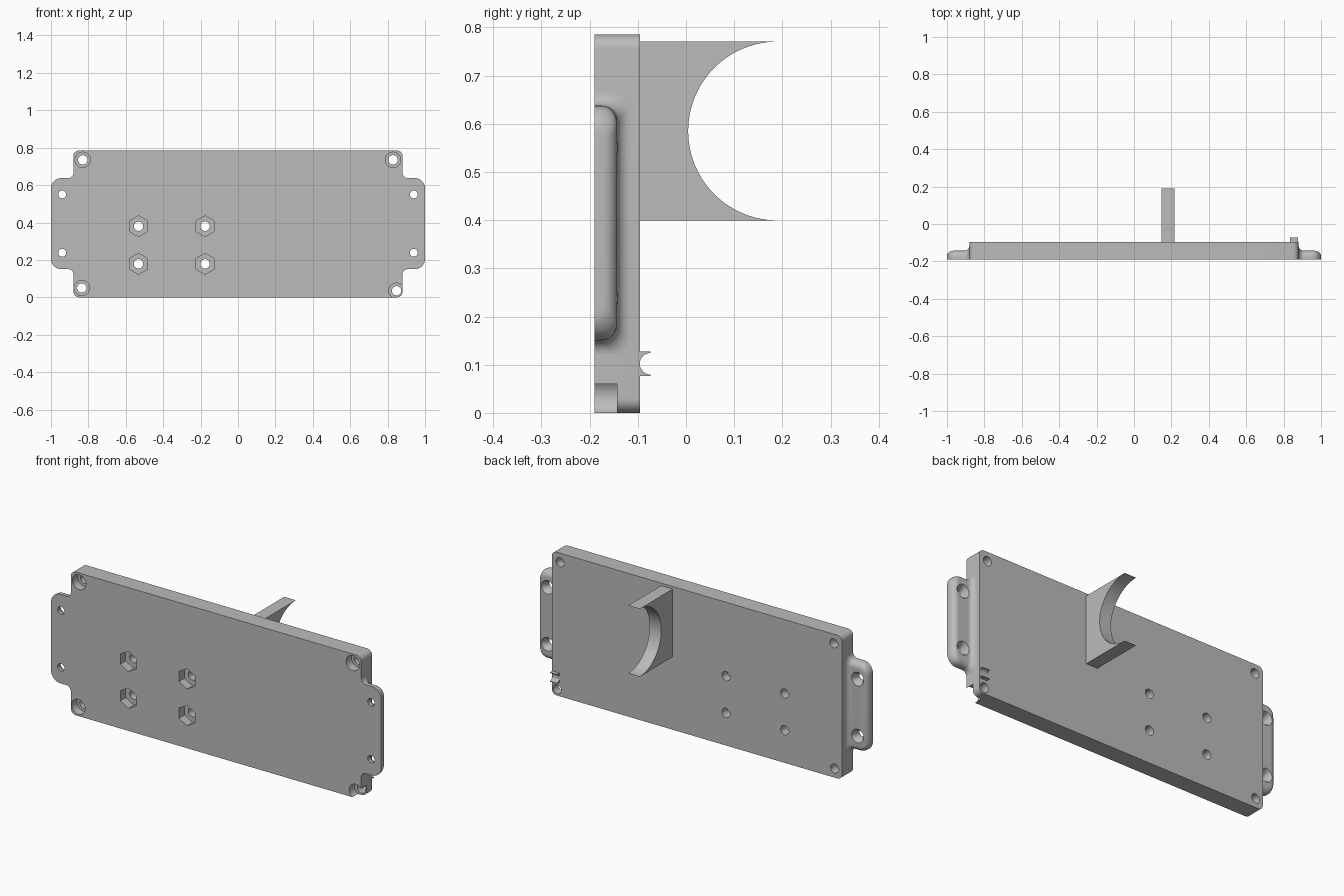
import bpy, bmesh
from math import sin, cos, pi, sqrt, radians

cube = bpy.data.objects.get("Cube")
if cube:
    bpy.data.objects.remove(cube, do_unlink=True)

grey = bpy.data.materials.new("plain grey")
grey.use_nodes = True
grey.diffuse_color = (0.5, 0.5, 0.5, 1)
grey.node_tree.nodes["Principled BSDF"].inputs["Base Color"].default_value = (0.5, 0.5, 0.5, 1)

FRONT, BACK = -0.19, -0.095   # plate faces
MID = -0.143                  # pocket floors and ear thickness
HALF, TALL = 0.88, 0.785      # plate half width and height


def loft(bm, rings):
    """Skin a list of closed point rings and cap both ends."""
    loops = [[bm.verts.new(p) for p in ring] for ring in rings]
    for a, b in zip(loops, loops[1:]):
        for i in range(len(a)):
            j = (i + 1) % len(a)
            bm.faces.new((a[i], a[j], b[j], b[i]))
    bm.faces.new(loops[0])
    bm.faces.new(loops[-1])


def finish(bm, name):
    bmesh.ops.recalc_face_normals(bm, faces=bm.faces)
    mesh = bpy.data.meshes.new(name)
    bm.to_mesh(mesh)
    bm.free()
    mesh.materials.append(grey)
    obj = bpy.data.objects.new(name, mesh)
    bpy.context.collection.objects.link(obj)
    return obj


def solid(name, rings):
    bm = bmesh.new()
    loft(bm, rings)
    return finish(bm, name)


def bore_cutter(name, centres, steps, sides=32):
    """Round or polygonal bores along y; steps are (y, radius)."""
    bm = bmesh.new()
    for x, z in centres:
        loft(bm, [[(x + r * sin(2 * pi * i / sides), y, z + r * cos(2 * pi * i / sides))
                   for i in range(sides)] for y, r in steps])
    return finish(bm, name)


def cut(obj, cutter):
    mod = obj.modifiers.new("cut", 'BOOLEAN')
    mod.operation, mod.solver, mod.object = 'DIFFERENCE', 'EXACT', cutter
    bpy.context.view_layer.objects.active = obj
    bpy.ops.object.modifier_apply(modifier=mod.name)
    bpy.data.objects.remove(cutter, do_unlink=True)


def smooth(obj):
    obj.data.shade_smooth()
    obj.data.set_sharp_from_angle(angle=radians(35))


def arc(cx, cy, r, a0, a1, n):
    return [(cx + r * cos(radians(a0 + (a1 - a0) * i / n)),
             cy + r * sin(radians(a0 + (a1 - a0) * i / n))) for i in range(n + 1)]


# Main plate with rounded corners
R = 0.03
outline = []
for k, (sx, sz) in enumerate([(1, 1), (-1, 1), (-1, -1), (1, -1)]):
    outline += arc(sx * (HALF - R), TALL / 2 + sz * (TALL / 2 - R), R, 90 * k, 90 * k + 90, 8)
plate = solid("plate", [[(x, y, z) for x, z in outline] for y in (FRONT, BACK)])

# Hex nut pockets and corner counterbores, each with a through hole
nuts = [(x, z) for x in (-0.532, -0.176) for z in (0.179, 0.38)]
corners = [(-0.83, 0.735), (0.829, 0.735), (-0.835, 0.05), (0.848, 0.035)]
cut(plate, bore_cutter("nut_pockets", nuts, [(-0.25, 0.056), (MID, 0.056)], 6))
cut(plate, bore_cutter("counterbores", corners, [(-0.25, 0.041), (MID, 0.041)]))
cut(plate, bore_cutter("through_holes", nuts + corners, [(-0.25, 0.025), (0, 0.025)]))
smooth(plate)

# Mounting ears: flared at the plate wall, rounded at the tip
LENGTH, FLARE, TIP_Z, TIP_Y = 0.12, 0.028, 0.055, 0.03
EAR_Z, EAR_HALF, EAR_THICK = 0.394, 0.2435, MID - FRONT


def tip_drop(u, r):
    d = max(0, u - (LENGTH - r))
    return r - sqrt(max(0, r * r - d * d))


def ear_section(side, u):
    d = max(0, FLARE - u)
    flare = FLARE - sqrt(max(0, FLARE ** 2 - d * d))
    half = EAR_HALF + flare - tip_drop(u, TIP_Z)
    top = EAR_THICK + flare - tip_drop(u, TIP_Y)
    c = min(0.033, top * 0.9)
    pts = [(half, 0)] + arc(half - c, top - c, c, 0, 90, 8)
    pts += [(-z, t) for z, t in reversed(pts)]
    return [(side * (HALF + u), FRONT + t, EAR_Z + z) for z, t in pts]


stations = [FLARE * (1 - cos(pi / 2 * i / 8)) for i in range(9)]
stations += [LENGTH - TIP_Z * (1 - sin(pi / 2 * i / 12)) for i in range(13)]
for side, name in ((1, "left_ear"), (-1, "right_ear")):
    ear = solid(name, [ear_section(side, u) for u in stations])
    holes = [(side * 0.94, z) for z in (0.238, 0.55)]
    # countersunk from the back
    cut(ear, bore_cutter("countersinks", holes,
                         [(-0.25, 0.021), (-0.168, 0.021), (MID, 0.037), (-0.1, 0.037)]))
    smooth(ear)


# Cradle and small clip: blocks with a half-round channel
def channel_block(name, x0, x1, zc, half, yc, r, n):
    profile = [(BACK - 0.002, zc + half), (BACK - 0.002, zc - half), (yc, zc - half)]
    profile += arc(yc, zc, r, 270, 90, n) + [(yc, zc + half)]
    obj = solid(name, [[(x, y, z) for y, z in profile] for x in (x0, x1)])
    smooth(obj)


channel_block("cradle", 0.147, 0.217, 0.585, 0.186, 0.19, 0.1855, 48)
channel_block("small_clip", 0.833, 0.877, 0.102, 0.0255, -0.0735, 0.0225, 16)
